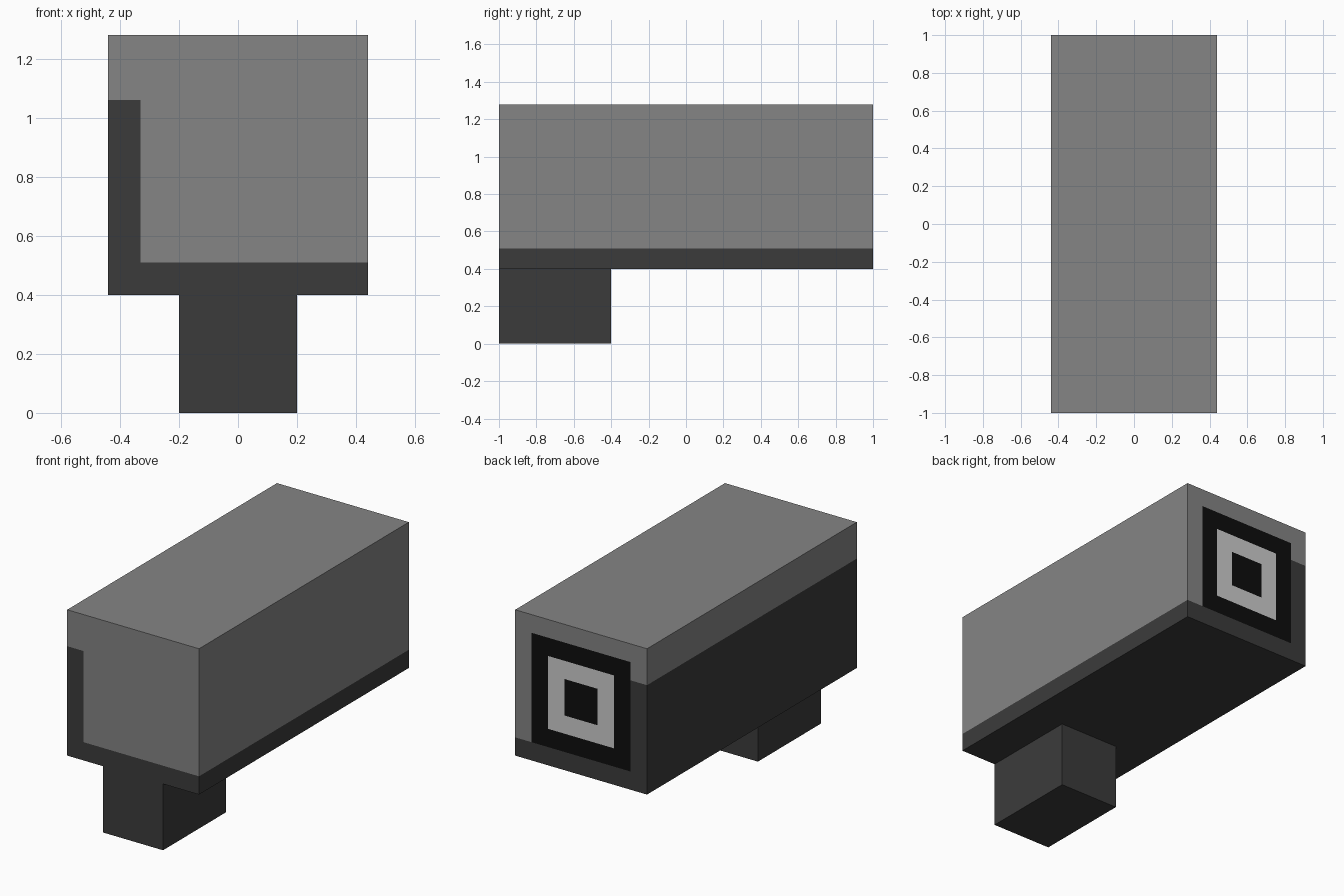
import bpy, bmesh
from mathutils import Matrix, Vector

if "Cube" in bpy.data.objects:
    bpy.data.objects.remove(bpy.data.objects["Cube"])


def material(name, srgb):
    c = srgb / 255
    lin = c / 12.92 if c <= 0.04045 else ((c + 0.055) / 1.055) ** 2.4
    m = bpy.data.materials.new(name)
    m.diffuse_color = (lin, lin, lin, 1)
    m.use_nodes = True
    m.node_tree.nodes["Principled BSDF"].inputs["Base Color"].default_value = m.diffuse_color
    return m


GREY = material("mid grey", 133)
DARK = material("dark grey", 59)
LIGHT = material("light grey", 205)
BLACK = material("black", 13)


def box_mesh(lo, hi):
    lo, hi = Vector(lo), Vector(hi)
    bm = bmesh.new()
    bmesh.ops.create_cube(bm, size=1, matrix=Matrix.Translation((lo + hi) / 2)
                          @ Matrix.Diagonal((*(hi - lo), 1)))
    return bm


def finish(bm, name, mats):
    me = bpy.data.meshes.new(name)
    bm.to_mesh(me)
    bm.free()
    for m in mats:
        me.materials.append(m)
    ob = bpy.data.objects.new(name, me)
    bpy.context.collection.objects.link(ob)
    return ob


# Body: box cut on an even grid so the panels can be coloured by position
U = 0.11          # panel width
MID = 0.84        # height of the target centre
bm = box_mesh((-0.44, -1, 0.40), (0.44, 1, 1.28))
for i in range(-3, 4):
    for co, no in (((i * U, 0, 0), (1, 0, 0)), ((0, 0, MID + i * U), (0, 0, 1))):
        geom = bm.verts[:] + bm.edges[:] + bm.faces[:]
        bmesh.ops.bisect_plane(bm, geom=geom, plane_co=co, plane_no=no)

for f in bm.faces:
    c = f.calc_center_median()
    # dark tray: bottom strip all round and the taller left wall
    f.material_index = 1 if c.z < 0.51 or (c.x < -0.33 and c.z < 1.06) else 0
    # square target on the back
    if c.y > 0.99:
        r = max(abs(c.x), abs(c.z - MID))
        if r < 3 * U:
            f.material_index = 2 if U < r < 2 * U else 3
finish(bm, "body", (GREY, DARK, LIGHT, BLACK))

# Foot under the front end
finish(box_mesh((-0.2, -1, 0), (0.2, -0.4, 0.4)), "foot", (DARK,))
